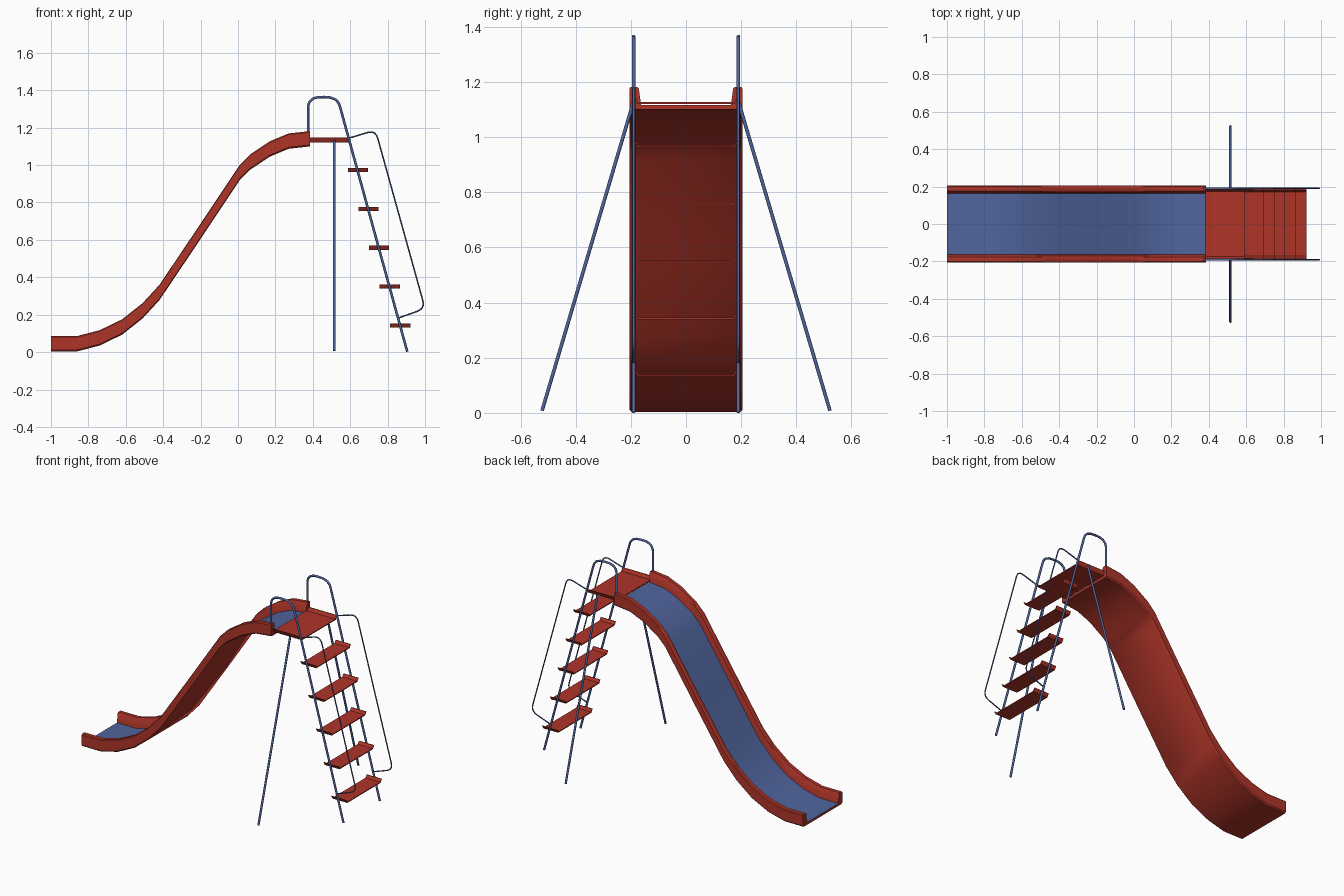
import bpy, bmesh, math
from mathutils import Vector

if "Cube" in bpy.data.objects:
    bpy.data.objects.remove(bpy.data.objects["Cube"])


def material(name, rgb):
    m = bpy.data.materials.new(name)
    m.diffuse_color = (*rgb, 1)
    m.use_nodes = True
    m.node_tree.nodes["Principled BSDF"].inputs["Base Color"].default_value = m.diffuse_color
    return m


RED = material("red paint", (0.42, 0.035, 0.022))
BLUE = material("blue paint", (0.08, 0.13, 0.34))


def finish(name, bm, mats, smooth=None):
    bmesh.ops.recalc_face_normals(bm, faces=bm.faces)
    me = bpy.data.meshes.new(name)
    bm.to_mesh(me)
    bm.free()
    for m in mats:
        me.materials.append(m)
    ob = bpy.data.objects.new(name, me)
    bpy.context.collection.objects.link(ob)
    if smooth:
        bpy.ops.object.select_all(action='DESELECT')
        ob.select_set(True)
        bpy.context.view_layer.objects.active = ob
        bpy.ops.object.shade_smooth_by_angle(angle=math.radians(smooth))
    return ob


def loft(name, rings, mats, blue_side=None, smooth=None):
    """Join closed rings of points; one side strip may be blue."""
    bm = bmesh.new()
    vs = [[bm.verts.new(p) for p in r] for r in rings]
    n = len(rings[0])
    for a, b in zip(vs, vs[1:]):
        for i in range(n):
            j = (i + 1) % n
            f = bm.faces.new((a[i], a[j], b[j], b[i]))
            if i == blue_side:
                f.material_index = 1
    bm.faces.new(vs[0])
    bm.faces.new(vs[-1][::-1])
    return finish(name, bm, mats, smooth)


def tube(name, pts, r, sides=10):
    """Round bar along a path, mitred at each corner."""
    pts = [Vector(p) for p in pts]
    rings = []
    for i, p in enumerate(pts):
        d0 = (p - pts[i - 1]).normalized() if i else None
        d1 = (pts[i + 1] - p).normalized() if i < len(pts) - 1 else None
        t = ((d0 or d1) + (d1 or d0)).normalized()
        ref = Vector((0, 1, 0)) if abs(t.y) < 0.8 else Vector((1, 0, 0))
        u = t.cross(ref).normalized()
        v = t.cross(u)
        k = 1 / max(0.6, t.dot(d0 or d1))
        rings.append([p + u * (r * k * math.cos(a)) + v * (r * math.sin(a))
                      for a in (2 * math.pi * s / sides for s in range(sides))])
    return loft(name, rings, [BLUE], smooth=50)


def rounded(pts, rad, steps=5):
    """Replace inner corners of a 2D path with curved bends."""
    pts = [Vector(p) for p in pts]
    out = [pts[0]]
    for a, b, c in zip(pts, pts[1:], pts[2:]):
        s, e = b + (a - b).normalized() * rad, b + (c - b).normalized() * rad
        for i in range(steps + 1):
            t = i / steps
            out.append(s * (1 - t) ** 2 + b * 2 * t * (1 - t) + e * t * t)
    return out + [pts[-1]]


# Slide: trough section swept along the side profile, blue bed
path = [(-1, .004), (-.86, .004), (-.74, .035), (-.62, .093), (-.51, .18),
        (-.42, .278), (-.2, .605), (.01, .92), (.065, .975), (.17, 1.045),
        (.27, 1.087), (.385, 1.10)]
half = [(.198, 0), (.205, .008), (.205, .076), (.2, .082),
        (.176, .082), (.171, .076), (.163, .016)]
section = half + [(-y, z) for y, z in reversed(half)]
loft("slide", [[(x, y, z + h) for y, h in section] for x, z in path],
     [RED, BLUE], blue_side=len(half) - 1, smooth=35)


# Platform and steps: thin trays with turned-up ends
def tray(name, x0, x1, z, w, lip, t=.006):
    prof = [(w - .013, 0), (w, lip), (w - .005, lip), (w - .017, t)]
    ring = prof + [(-y, h) for y, h in reversed(prof)]
    loft(name, [[(x, y, z + h) for y, h in ring] for x in (x0, x1)], [RED])


tray("platform", .38, .592, 1.121, .19, .026)
for i in range(5):
    x = .641 + .0567 * i
    tray(f"step_{i + 1}", x - .054, x + .054, .962 - .2075 * i, .187, .022)

# Ladder rail with the hoop at its top, and the thin handrail
hoop = [(.375, 1.11), (.375, 1.315), (.382, 1.338), (.4, 1.355), (.425, 1.363),
        (.46, 1.364), (.495, 1.361), (.522, 1.35), (.538, 1.332), (.546, 1.31),
        (.905, .002)]
hand = rounded([(.59, 1.143), (.735, 1.187), (1.0, .233), (.857, .182)], .045)
for side, s in (("left", -1), ("right", 1)):
    tube(f"{side}_ladder_rail", [(x, s * .19, z) for x, z in hoop], .0068)
    tube(f"{side}_handrail", [(x, s * .19, z) for x, z in hand], .004, 8)
    # Splayed support leg
    tube(f"{side}_support_leg", [(.515, s * .19, 1.13), (.515, s * .522, .008)], .0068)
